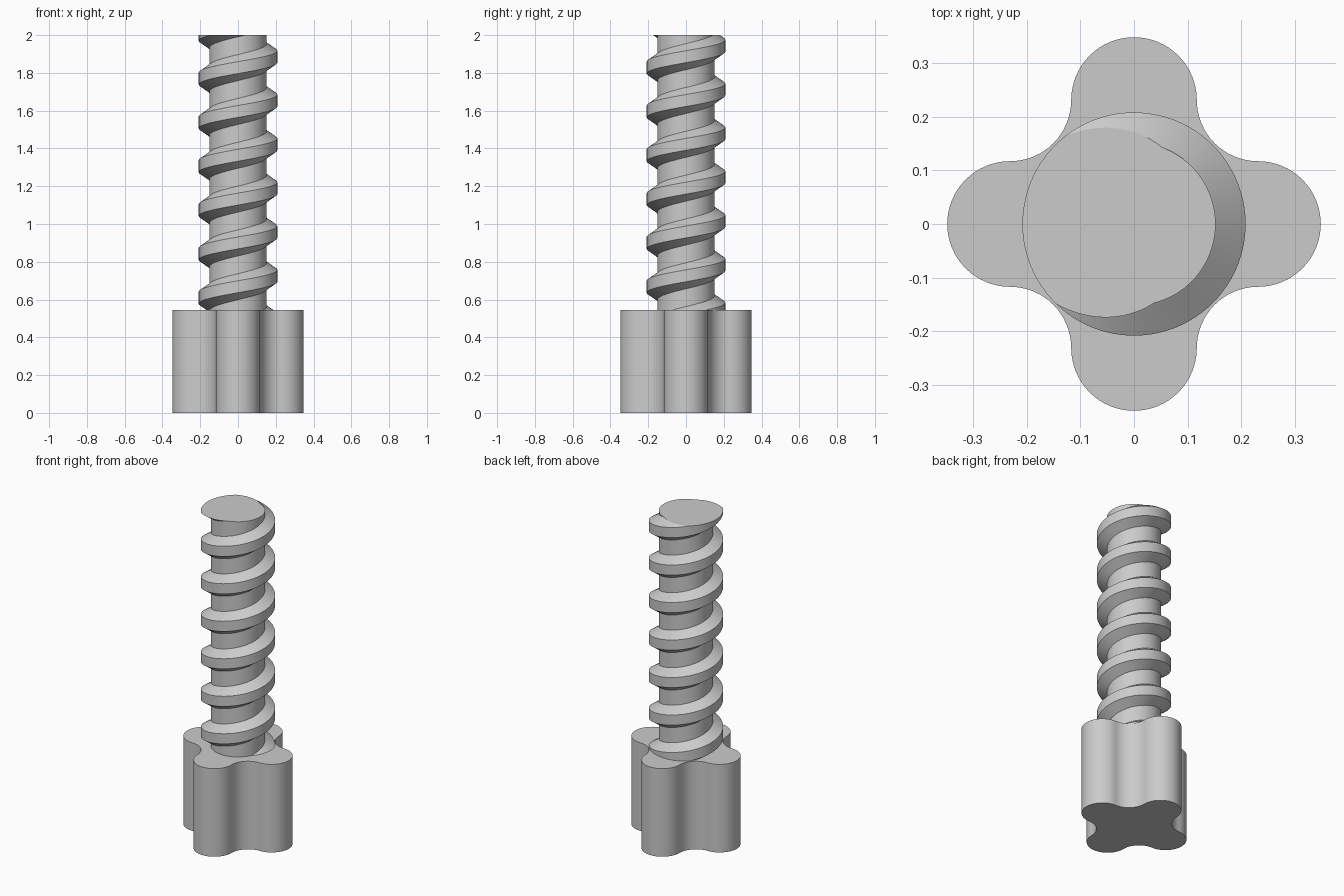
import bpy, bmesh, math

cube = bpy.data.objects.get("Cube")
if cube:
    bpy.data.objects.remove(cube, do_unlink=True)

TOP, BASE_H = 2.0, 0.545
CORE_R, CREST_R = 0.152, 0.208
PITCH = 0.232
TOP_ANGLE = math.radians(177)      # where the thread crest meets the cut top
LOBE_D, LOBE_R = 0.231, 0.117

grey = bpy.data.materials.new("plain_grey")
grey.use_nodes = True
colour = (0.6, 0.6, 0.6, 1)
grey.diffuse_color = colour
grey.node_tree.nodes["Principled BSDF"].inputs["Base Color"].default_value = colour


def finish(bm, name):
    bmesh.ops.recalc_face_normals(bm, faces=bm.faces)
    mesh = bpy.data.meshes.new(name)
    bm.to_mesh(mesh)
    bm.free()
    mesh.materials.append(grey)
    obj = bpy.data.objects.new(name, mesh)
    bpy.context.collection.objects.link(obj)
    bpy.ops.object.select_all(action='DESELECT')
    obj.select_set(True)
    bpy.context.view_layer.objects.active = obj
    bpy.ops.object.shade_smooth_by_angle(angle=math.radians(30))
    return obj


# Four-lobed head: convex lobe arcs joined by concave fillets, extruded upward
def arc(cx, cy, r, start, end, steps):
    for i in range(steps):
        a = start + (end - start) * i / steps
        yield cx + r * math.cos(a), cy + r * math.sin(a)


half = math.pi / 2
quarter = list(arc(LOBE_D, 0, LOBE_R, -half, half, 32))
quarter += list(arc(LOBE_D, LOBE_D, LOBE_D - LOBE_R, 3 * half, 2 * half, 16))
bm = bmesh.new()
outline = []
for k in range(4):
    c, s = math.cos(k * half), math.sin(k * half)
    outline += [bm.verts.new((c * x - s * y, s * x + c * y, 0)) for x, y in quarter]
bottom = bm.faces.new(outline)
lifted = bmesh.ops.extrude_face_region(bm, geom=[bottom], use_keep_orig=True)
bmesh.ops.translate(bm, vec=(0, 0, BASE_H),
                    verts=[v for v in lifted["geom"] if isinstance(v, bmesh.types.BMVert)])
finish(bm, "lobed_head")

# Threaded shaft: trapezoid thread profile swept along a helix, then cut flat
STEPS, TURNS = 96, 9
profile = [(CORE_R, -0.069), (CREST_R, -0.0315), (CREST_R, 0.0315),
           (CORE_R, 0.069), (CORE_R, PITCH - 0.069)]
bm = bmesh.new()
rows = []
for i in range(STEPS * TURNS + 1):
    turn = i / STEPS - (TURNS - 1)
    a = TOP_ANGLE + turn * math.tau
    z = TOP + turn * PITCH
    rows.append([bm.verts.new((r * math.cos(a), r * math.sin(a), z + dz))
                 for r, dz in profile])
for lower, upper in zip(rows, rows[1:]):
    for j in range(len(profile) - 1):
        bm.faces.new((lower[j], upper[j], upper[j + 1], lower[j + 1]))
bmesh.ops.remove_doubles(bm, verts=bm.verts, dist=0.0001)
for z, direction in ((TOP, 1), (BASE_H - 0.01, -1)):
    cut = bmesh.ops.bisect_plane(bm, geom=bm.verts[:] + bm.edges[:] + bm.faces[:],
                                 plane_co=(0, 0, z), plane_no=(0, 0, direction),
                                 clear_outer=True)
    rim = [e for e in cut["geom_cut"] if isinstance(e, bmesh.types.BMEdge)]
    bmesh.ops.contextual_create(bm, geom=rim)
finish(bm, "threaded_shaft")
